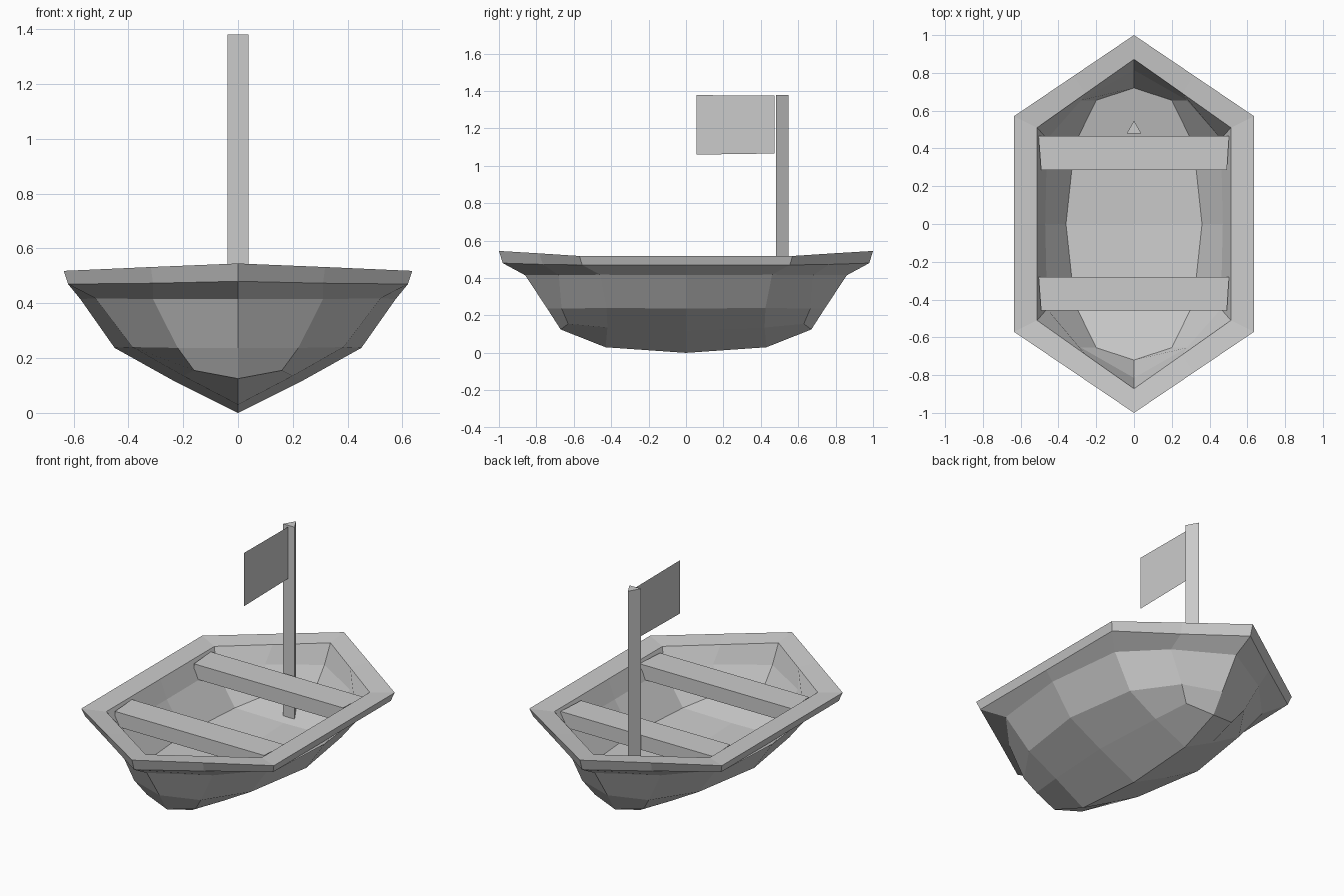
import bpy, bmesh

if "Cube" in bpy.data.objects:
    bpy.data.objects.remove(bpy.data.objects["Cube"])


def finish(name, bm, recalc=True):
    if recalc:
        bmesh.ops.recalc_face_normals(bm, faces=bm.faces)
    me = bpy.data.meshes.new(name)
    bm.to_mesh(me)
    bm.free()
    ob = bpy.data.objects.new(name, me)
    bpy.context.collection.objects.link(ob)
    return ob


def prism(name, outline, z0, z1):
    bm = bmesh.new()
    face = bm.faces.new([bm.verts.new((x, y, z0)) for x, y in outline])
    top = bmesh.ops.extrude_face_region(bm, geom=[face], use_keep_orig=True)["geom"]
    for v in top:
        if isinstance(v, bmesh.types.BMVert):
            v.co.z = z1
    return finish(name, bm)


def full_ring(quarter):
    # mirror a quarter outline (tip, shoulder, corner, side) into 12 points
    t, a, b, s = quarter
    half = [t, a, b, s] + [(x, -y, z) for x, y, z in (b, a, t)]
    return half + [(-x, y, z) for x, y, z in half[5:0:-1]]


# Hull shell: outer skin, rim, then inner skin down to the floor
quarters = [
    [(0, .67, .125), (.16, .63, .155), (.20, .42, .135), (.24, 0, .12)],     # bottom edge
    [(0, .742, .237), (.22, .665, .237), (.385, .425, .24), (.45, 0, .237)], # bilge
    [(0, .86, .415), (.31, .68, .415), (.52, .46, .418), (.575, 0, .415)],   # under rim
    [(0, .98, .48), (.31, .765, .473), (.62, .555, .47), (.62, 0, .47)],     # rim bottom
    [(0, 1, .545), (.318, .785, .532), (.636, .57, .518), (.636, 0, .518)],  # rim top
    [(0, .872, .53), (.256, .692, .52), (.513, .51, .51), (.513, 0, .51)],   # rim inside
    [(0, .815, .42), (.28, .655, .41), (.46, .45, .41), (.47, 0, .40)],      # inner wall
    [(0, .72, .30), (.2, .655, .275), (.315, .42, .23), (.36, 0, .22)],      # floor edge
]
bm = bmesh.new()
rings = [[bm.verts.new(p) for p in full_ring(q)] for q in quarters]
for lo, hi in zip(rings, rings[1:]):
    for i in range(12):
        j = (i + 1) % 12
        bm.faces.new((lo[i], lo[j], hi[j], hi[i]))

# Keel and floor: quads closing the first and last ring
for ring, z_mid, z_end in ((rings[0], 0, .03), (rings[-1], .20, .22)):
    mid = bm.verts.new((0, 0, z_mid))
    for tip, end in ((0, .43), (6, -.43)):
        k = bm.verts.new((0, end, z_end))
        for d in (1, -1):
            a, b, s = (ring[(tip + d * n) % 12] for n in (1, 2, 3))
            bm.faces.new((ring[tip], a, b, k))
            bm.faces.new((k, b, s, mid))
finish("hull", bm)

# Seats
for name, y0, y1 in (("rear_seat", .287, .465), ("front_seat", -.457, -.28)):
    prism(name, [(-.492, y0), (.492, y0), (.503, y1), (-.505, y1)], .41, .497)

# Three-sided flagpole
prism("flagpole", [(-.038, .48), (.038, .48), (0, .547)], .215, 1.38)

# Flag sheet
bm = bmesh.new()
bm.faces.new([bm.verts.new((0, y, z)) for y, z in
              ((.055, 1.06), (.474, 1.066), (.474, 1.375), (.055, 1.378))])
finish("flag", bm, recalc=False)
